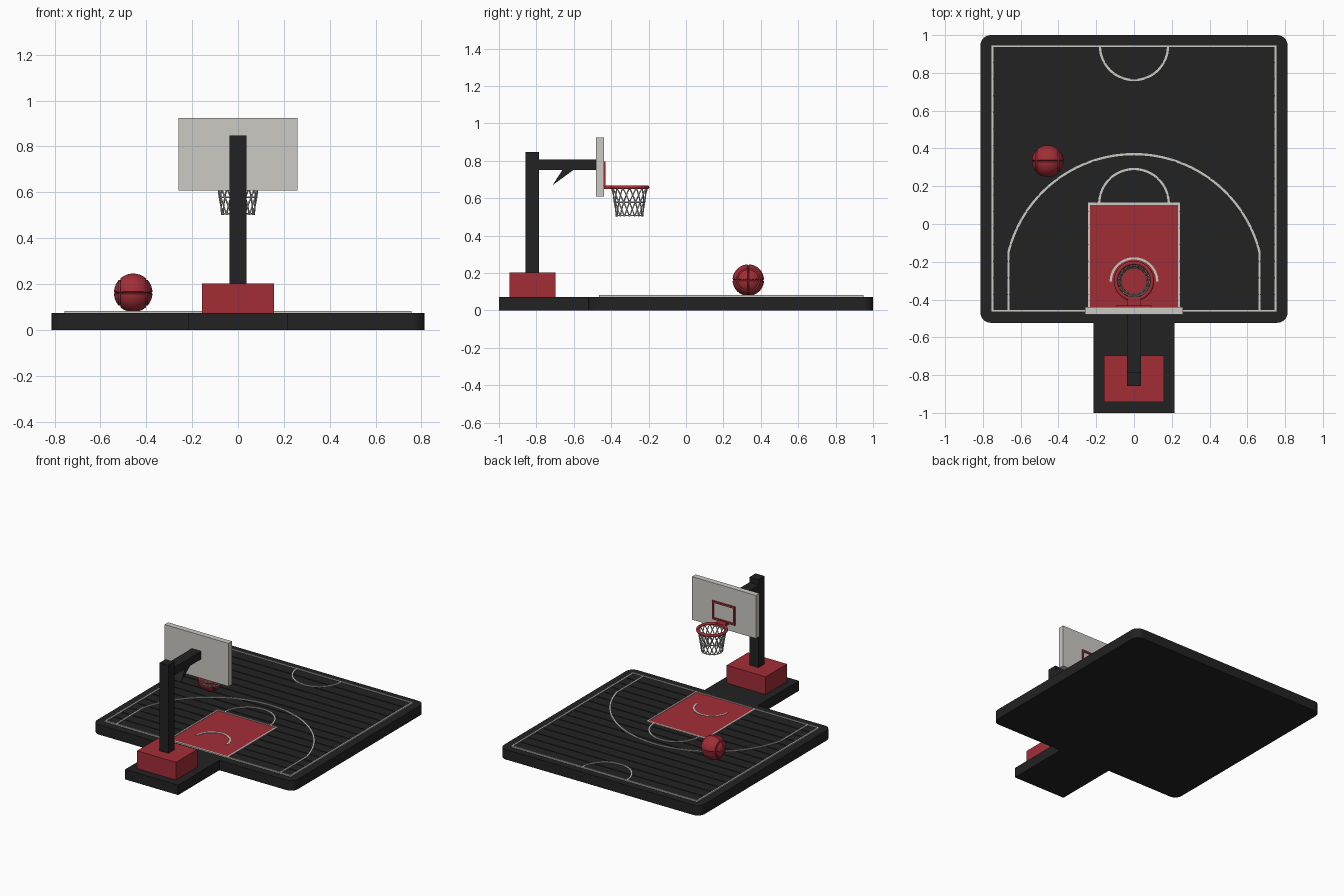
import bpy, bmesh
from math import sin, cos, pi, asin
from mathutils import Vector

if "Cube" in bpy.data.objects:
    bpy.data.objects.remove(bpy.data.objects["Cube"], do_unlink=True)


def material(name, rgb):
    m = bpy.data.materials.new(name)
    m.use_nodes = True
    m.diffuse_color = (*rgb, 1)
    bsdf = next(n for n in m.node_tree.nodes if n.type == 'BSDF_PRINCIPLED')
    bsdf.inputs["Base Color"].default_value = (*rgb, 1)
    return m


DARK = material("charcoal", (0.016, 0.016, 0.016))
RED = material("red", (0.36, 0.027, 0.037))
LIGHT = material("light grey", (0.6, 0.585, 0.55))


def add_mesh(name, mesh, mat):
    mesh.materials.clear()
    mesh.materials.append(mat)
    ob = bpy.data.objects.new(name, mesh)
    bpy.context.collection.objects.link(ob)
    return ob


def finish(name, bm, mat):
    bmesh.ops.recalc_face_normals(bm, faces=bm.faces)
    mesh = bpy.data.meshes.new(name)
    bm.to_mesh(mesh)
    bm.free()
    return add_mesh(name, mesh, mat)


def box(name, mat, x, y, z, corner=0):
    """Box from x, y, z ranges, optionally with rounded upright edges."""
    bm = bmesh.new()
    bmesh.ops.create_cube(bm, size=1)
    for v in bm.verts:
        v.co = [r[0] if c < 0 else r[1] for c, r in zip(v.co, (x, y, z))]
    if corner:
        upright = [e for e in bm.edges
                   if abs(e.verts[0].co.z - e.verts[1].co.z) > 0.01]
        bmesh.ops.bevel(bm, geom=upright, offset=corner, segments=8,
                        profile=0.5, affect='EDGES')
    return finish(name, bm, mat)


def arc(cx, cy, r, a0, a1, n=48):
    return [(cx + r * cos(a0 + (a1 - a0) * i / n),
             cy + r * sin(a0 + (a1 - a0) * i / n)) for i in range(n + 1)]


def ribbon(name, pts, width=0.012, closed=False):
    """Flat raised line on the court, mitred at its corners."""
    pts = [Vector(p) for p in pts]
    n = len(pts)
    bm = bmesh.new()
    rows = []
    for i, p in enumerate(pts):
        before = pts[i - 1] if (closed or i > 0) else None
        after = pts[(i + 1) % n] if (closed or i < n - 1) else None
        t1 = (p - before).normalized() if before else (after - p).normalized()
        t2 = (after - p).normalized() if after else t1
        mid = (t1 + t2).normalized()
        side = Vector((-mid.y, mid.x)) * (width / 2 / max(mid.dot(t1), 0.3))
        rows.append([bm.verts.new((*(p + side * s), z))
                     for s, z in ((1, 0.07), (1, LINE_Z), (-1, LINE_Z), (-1, 0.07))])
    for i in range(n if closed else n - 1):
        a, b = rows[i], rows[(i + 1) % n]
        for k in range(4):
            bm.faces.new((a[k], a[(k + 1) % 4], b[(k + 1) % 4], b[k]))
    if not closed:
        bm.faces.new(rows[0])
        bm.faces.new(rows[-1])
    return finish(name, bm, LIGHT)


def tubes(name, paths, radius, mat):
    """Thin cords along a list of (points, closed) paths."""
    cu = bpy.data.curves.new(name, 'CURVE')
    cu.dimensions = '3D'
    cu.bevel_depth = radius
    cu.bevel_resolution = 1
    for pts, closed in paths:
        s = cu.splines.new('POLY')
        s.points.add(len(pts) - 1)
        for sp, p in zip(s.points, pts):
            sp.co = (*p, 1)
        s.use_cyclic_u = closed
    tmp = bpy.data.objects.new(name + "_path", cu)
    bpy.context.collection.objects.link(tmp)
    bpy.context.view_layer.update()
    mesh = bpy.data.meshes.new_from_object(
        tmp.evaluated_get(bpy.context.evaluated_depsgraph_get()))
    bpy.data.objects.remove(tmp, do_unlink=True)
    return add_mesh(name, mesh, mat)


def smooth(ob, angle=0.6):
    bpy.ops.object.select_all(action='DESELECT')
    ob.select_set(True)
    bpy.context.view_layer.objects.active = ob
    bpy.ops.object.shade_smooth_by_angle(angle=angle)


# Base slab, stand foot and floor planks
TOP, LINE_Z = 0.073, 0.082
X, Y0, Y1 = 0.75, -0.46, 0.942
box("court_base", DARK, (-0.813, 0.813), (-0.523, 1), (0, TOP), corner=0.055)
box("stand_base", DARK, (-0.215, 0.215), (-1, -0.523), (0, TOP))
planks = 16
step = (Y1 - Y0) / planks
for i in range(planks):
    y = Y0 + i * step
    box("floor_plank", DARK, (-X, X), (y + 0.003, y + step - 0.003), (0.07, 0.077))

# Painted area and court lines
KX, KY = 0.238, 0.107
box("key_area", RED, (-KX, KX), (Y0, KY), (0.07, 0.079))
ribbon("boundary_line", [(-X, Y0), (X, Y0), (X, Y1), (-X, Y1)], closed=True)
ribbon("key_line", [(-KX, Y0), (-KX, KY), (KX, KY), (KX, Y0)])
ribbon("free_throw_arc", arc(0, KY, 0.184, 0, pi))
ribbon("centre_arc", arc(0, Y1, 0.18, pi, 2 * pi))
ribbon("restricted_arc", arc(0, -0.305, 0.123, 0, pi))
a = asin(0.165 / 0.685)
ribbon("three_point_line",
       [(0.665, Y0)] + arc(0, -0.315, 0.685, a, pi - a, 64) + [(-0.665, Y0)])

# Stand: weight box, pole, arm and brace
box("weight_box", RED, (-0.158, 0.158), (-0.943, -0.697), (0.07, 0.203))
box("pole", DARK, (-0.036, 0.036), (-0.857, -0.787), (0.2, 0.847))
box("arm", DARK, (-0.038, 0.038), (-0.79, -0.478), (0.75, 0.808))
bm = bmesh.new()
face = bm.faces.new([bm.verts.new((-0.036, y, z)) for y, z in
                     ((-0.713, 0.67), (-0.66, 0.752), (-0.6, 0.752))])
ext = bmesh.ops.extrude_face_region(bm, geom=[face])["geom"]
bmesh.ops.translate(bm, vec=(0.072, 0, 0),
                    verts=[g for g in ext if isinstance(g, bmesh.types.BMVert)])
finish("arm_brace", bm, DARK)

# Backboard with its target frame
box("backboard", LIGHT, (-0.259, 0.259), (-0.48, -0.439), (0.609, 0.924))
FX, Z0, Z1, W = 0.093, 0.66, 0.797, 0.014
FY = (-0.445, -0.431)
for s in (-1, 1):
    box("target_side", RED, sorted((s * FX, s * (FX - W))), FY, (Z0, Z1))
for z in (Z0, Z1 - W):
    box("target_bar", RED, (W - FX, FX - W), FY, (z, z + W))

# Rim and its bracket
HY = -0.302
bpy.ops.mesh.primitive_torus_add(location=(0, HY, 0.658), major_radius=0.096,
                                 minor_radius=0.0105, major_segments=48,
                                 minor_segments=10)
rim = bpy.context.object
rim.name = "rim"
rim.data.materials.append(RED)
smooth(rim, 1.0)
box("rim_bracket", RED, (-0.035, 0.035), (-0.44, -0.385), (0.649, 0.667))


# Net: crossing cords that taper downwards, tied by hoops
def net_point(angle, t):
    r = 0.096 - 0.026 * t ** 0.8
    return (r * cos(angle), HY + r * sin(angle), 0.655 - 0.153 * t)


cords, rows = 16, 8
paths = [([net_point(2 * pi * (k + d * 2.0 * j / rows) / cords, j / rows)
           for j in range(rows + 1)], False)
         for d in (-1, 1) for k in range(cords)]
paths += [([net_point(2 * pi * k / 32, t) for k in range(32)], True)
          for t in (0.5, 0.97)]
tubes("net", paths, 0.0035, LIGHT)

# Ball with pressed-in seams: poles lie on the x axis
R, SEG, RINGS = 0.084, 96, 48
bm = bmesh.new()
bmesh.ops.create_uvsphere(bm, u_segments=SEG, v_segments=RINGS, radius=R)
for v in bm.verts:
    x, y, z = v.co
    thin = 0.035 * R
    seam = abs(x) < thin or abs(y) < thin or abs(abs(z) - 0.7 * R) < thin
    v.co = Vector((z, x, y)) * (0.94 if seam else 1)
    v.co += Vector((-0.457, 0.333, 0.162))
smooth(finish("ball", bm, RED))
